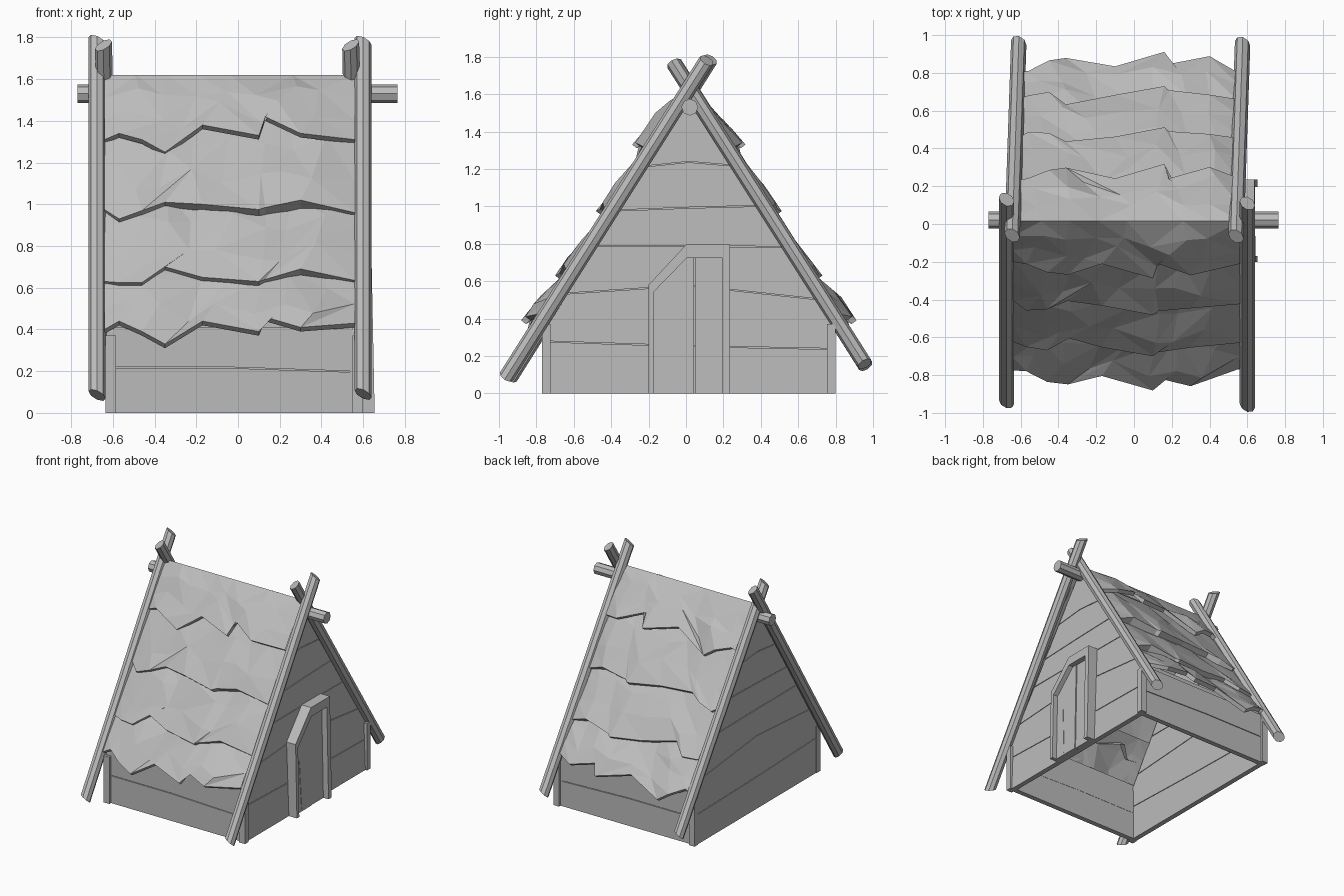
import bpy
import bmesh
import random
from mathutils import Vector

random.seed(4)
cube = bpy.data.objects.get("Cube")
if cube:
    bpy.data.objects.remove(cube, do_unlink=True)

grey = bpy.data.materials.new("plain_grey")
grey.use_nodes = True
grey.diffuse_color = (0.5, 0.5, 0.5, 1)
grey.node_tree.nodes["Principled BSDF"].inputs["Base Color"].default_value = (0.5, 0.5, 0.5, 1)

MID_Y = 0.015     # ridge line
RIDGE = 1.62      # ridge height
SLOPE = 0.631     # sideways run per unit of height
HALF = 0.765      # half depth of the walls
GAP = 0.005       # seam between planks


def finish(name, bm, recalc=True):
    if recalc:
        bmesh.ops.recalc_face_normals(bm, faces=bm.faces[:])
    mesh = bpy.data.meshes.new(name)
    bm.to_mesh(mesh)
    bm.free()
    mesh.materials.append(grey)
    obj = bpy.data.objects.new(name, mesh)
    bpy.context.collection.objects.link(obj)


def prism(name, outline, start, end, axis="x", lean=0):
    """Extrude a flat outline along x (outline is y, z) or along y (outline is x, z)."""
    bm = bmesh.new()
    place = (lambda a, z, d: (d, a, z)) if axis == "x" else (lambda a, z, d: (a, d, z))
    face = bm.faces.new([bm.verts.new(place(a, z, start)) for a, z in outline])
    new = bmesh.ops.extrude_face_region(bm, geom=[face])["geom"]
    shift = Vector(place(0, 0, end - start))
    bmesh.ops.translate(bm, vec=shift, verts=[v for v in new if isinstance(v, bmesh.types.BMVert)])
    for v in bm.verts:
        v.co.x -= lean * v.co.z
    finish(name, bm)


def pole(name, a, b, radius, slant=0):
    """Eight-sided pole; slant cuts both ends at an angle across x."""
    a, b = Vector(a), Vector(b)
    axis = (b - a).normalized()
    bm = bmesh.new()
    bmesh.ops.create_cone(bm, cap_ends=True, segments=8, radius1=radius,
                          radius2=radius, depth=(b - a).length)
    turn = axis.to_track_quat("Z", "Y").to_matrix().to_4x4()
    bmesh.ops.transform(bm, matrix=turn, verts=bm.verts[:])
    for v in bm.verts:
        v.co += axis * slant * v.co.x
    bmesh.ops.translate(bm, vec=(a + b) / 2, verts=bm.verts[:])
    finish(name, bm)


# Gable walls of stacked planks with uneven seams, on a thin core
def half_width(z):
    return min(HALF, SLOPE * (1.6 - z))


seams = [(0, 0, 0), (0.275, 0.25, 0.235), (0.53, 0.575, 0.5), (0.785, 0.785, 0.78),
         (0.975, 0.99, 1.0), (1.21, 1.235, 1.215), (1.56, 1.59, 1.56)]
knee = 1.6 - HALF / SLOPE
core = [(MID_Y - 0.75, 0), (MID_Y + 0.75, 0), (MID_Y + 0.75, knee), (MID_Y, 1.57), (MID_Y - 0.75, knee)]
for side, x0, x1, lean in (("right", 0.545, 0.585, 0.035), ("left", -0.63, -0.59, 0)):
    prism(f"{side}_gable_core", core, x0 + 0.012, x1 - 0.012, lean=lean)
    for i, (low, high) in enumerate(zip(seams, seams[1:])):
        lift = GAP if i else 0
        l0, m0, r0 = (z + lift for z in low)
        l1, m1, r1 = high
        pts = [(-half_width(l0), l0), (0, m0), (half_width(r0), r0)]
        if r0 < knee < r1:
            pts.append((HALF, knee))
        pts += [(half_width(r1), r1), (0, m1), (-half_width(l1), l1)]
        if l0 < knee < l1:
            pts.append((-HALF, knee))
        prism(f"{side}_gable_plank_{i + 1}", [(y + MID_Y, z) for y, z in pts], x0, x1, lean=lean)

# Low front and back walls, two planks each, with a core and corner posts
low_planks = [[(-0.6, 0), (0.55, 0), (0.55, 0.195), (-0.05, 0.215), (-0.6, 0.215)],
              [(-0.6, 0.22), (-0.05, 0.22), (0.55, 0.2), (0.55, 0.41), (-0.6, 0.41)]]
for side, s in (("front", -1), ("back", 1)):
    prism(f"{side}_wall_core", [(-0.6, 0), (0.55, 0), (0.55, 0.46), (-0.6, 0.46)],
          MID_Y + s * (HALF - 0.03), MID_Y + s * (HALF - 0.038), "y")
    for i, outline in enumerate(low_planks):
        prism(f"{side}_wall_plank_{i + 1}", outline,
              MID_Y + s * HALF, MID_Y + s * (HALF - 0.04), "y")
    for hand, x0, x1 in (("left", -0.635, -0.585), ("right", 0.55, 0.6)):
        prism(f"{side}_{hand}_corner_post", [(x0, 0), (x1, 0), (x1, 0.37), (x0, 0.37)],
              MID_Y + s * 0.785, MID_Y + s * 0.74, "y")

# Door frame with one slanted shoulder, and the door boards
outer = [(-0.2, 0), (-0.2, 0.58), (0, 0.795), (0.235, 0.795), (0.235, 0)]
inner = [(-0.17, 0), (-0.17, 0.545), (0.005, 0.725), (0.195, 0.725), (0.195, 0)]
prism("door_frame", outer + inner[::-1], 0.55, 0.655, lean=0.02)
prism("door_board_wide", inner[:3] + [(0.042, 0.725), (0.042, 0)], 0.56, 0.615, lean=0.02)
prism("door_board_narrow", [(0.047, 0), (0.047, 0.725), (0.195, 0.725), (0.195, 0)],
      0.56, 0.61, lean=0.02)
prism("door_crack", [(-0.085, 0.02), (-0.08, 0.02), (-0.1, 0.4), (-0.104, 0.4)],
      0.613, 0.618, lean=0.02)

# Roof layers: bulging faceted sheets with ragged edges that tuck in underneath
columns = {"front": [-0.64, -0.57, -0.46, -0.35, -0.17, 0.1, 0.13, 0.3, 0.56],
           "back": [-0.64, -0.56, -0.45, -0.36, -0.1, 0.16, 0.185, 0.4, 0.56]}
bulge = [0.02, 0.05, 0.075, 0.05, 0.075, 0.12, 0.1, 0.11, 0.03]
thin = [0.02] * 9
layers = [   # top, recess at the top, swell, lower edge, drop of the tuck
    (1.62, 0.0, 1.0, [1.31, 1.34, 1.31, 1.25, 1.38, 1.33, 1.42, 1.34, 1.31], thin),
    (1.46, -0.02, 0.75, [0.975, 0.93, 0.97, 1.01, 1.0, 0.975, 0.985, 1.02, 0.96],
     [0.01, 0.015, 0.03, 0.045, 0.025, 0.03, 0.035, 0.045, 0.01]),
    (1.06, -0.02, 0.75, [0.63, 0.625, 0.625, 0.7, 0.65, 0.63, 0.64, 0.69, 0.635],
     [0.01, 0.015, 0.035, 0.06, 0.03, 0.025, 0.03, 0.08, 0.015]),
    (0.74, -0.02, 1.0, [0.4, 0.44, 0.39, 0.33, 0.44, 0.39, 0.46, 0.41, 0.43], thin),
]


def roof_layer(side, s, number, top, recess, swell, edge, drops):
    bm = bmesh.new()
    rows = [[] for _ in range(5)]
    xs = columns[side]
    last = len(xs) - 1
    for i, (x, out, low, drop) in enumerate(zip(xs, bulge, edge, drops)):
        even = xs[0] + (xs[-1] - xs[0]) * i / last
        for row, part, grow in zip(rows, (0, 0.35, 0.7, 1), (0, 0.5, 0.85, 1)):
            loose = 0 < i < last and 0 < part < 1
            z = top + (low - top) * part + loose * random.uniform(-0.04, 0.04)
            off = recess + (out * swell - recess) * grow + loose * random.uniform(-0.02, 0.02)
            across = even + (x - even) * part ** 3 + loose * random.uniform(-0.03, 0.03)
            y = MID_Y + s * (SLOPE * (RIDGE - z) + off)
            row.append(bm.verts.new((across, y, z)))
        rows[4].append(bm.verts.new((x, y - s * 1.3 * drop, low - drop)))
    for up, down in zip(rows, rows[1:]):
        for i in range(last):
            a, b, c, d = up[i], down[i], down[i + 1], up[i + 1]
            split = [(a, b, c), (a, c, d)] if random.random() < 0.5 else [(a, b, d), (b, c, d)]
            for tri in split:
                bm.faces.new(tri if s < 0 else tri[::-1])
    finish(f"{side}_roof_layer_{number}", bm, recalc=False)


for side, s in (("front", -1), ("back", 1)):
    for i, layer in enumerate(layers):
        roof_layer(side, s, i + 1, *layer)

# Crossed rafters at both ends and the ridge pole
pole("front_right_rafter", (0.6, -0.96, 0.09), (0.6, 0.11, 1.78), 0.041, -0.5)
pole("front_left_rafter", (-0.675, -0.94, 0.085), (-0.675, 0.13, 1.785), 0.041, -0.5)
pole("back_right_rafter", (0.575, 0.96, 0.15), (0.54, -0.07, 1.77), 0.041, 0.5)
pole("back_left_rafter", (-0.61, 0.965, 0.14), (-0.645, -0.065, 1.77), 0.041, 0.5)
pole("ridge_pole", (-0.77, 0.02, 1.53), (0.765, 0.02, 1.53), 0.045)
